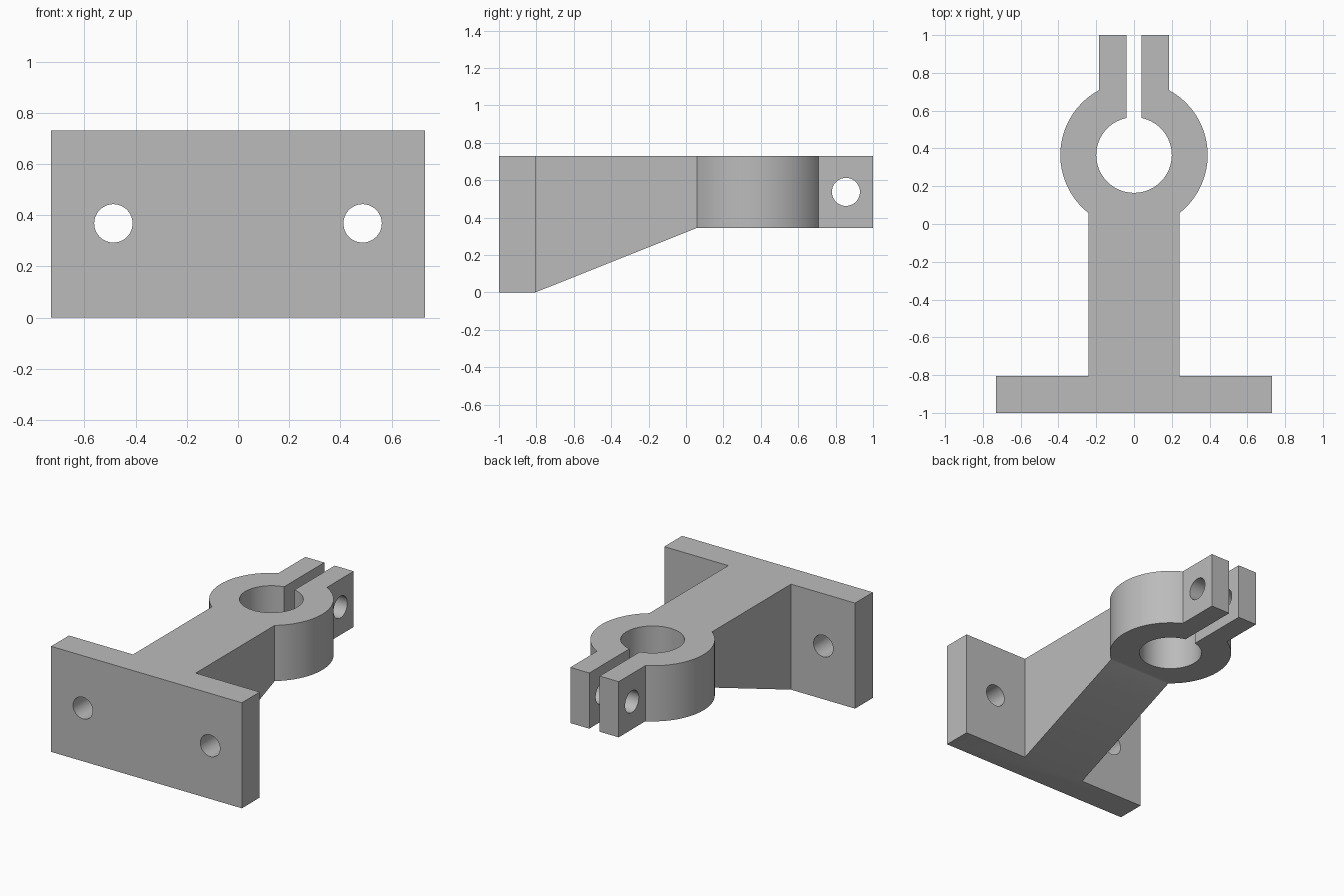
import bpy
import bmesh
from math import acos, cos, sin, pi, radians
from mathutils import Matrix, Vector

cube = bpy.data.objects.get("Cube")
if cube:
    bpy.data.objects.remove(cube, do_unlink=True)

# Main dimensions
HEIGHT, CLAMP_BASE = 0.73, 0.345
PLATE_X, PLATE_BACK, ARM_X = 0.73, -0.805, 0.24
RING_Y, RING_R, BORE_R = 0.365, 0.39, 0.2
LUG_IN, LUG_OUT = 0.04, 0.185
HOLE_R = 0.075

grey = bpy.data.materials.new("plain grey")
grey.use_nodes = True
grey.diffuse_color = (0.5, 0.5, 0.5, 1)
grey.node_tree.nodes["Principled BSDF"].inputs["Base Color"].default_value = (0.5, 0.5, 0.5, 1)


def link_mesh(name, bm):
    bmesh.ops.recalc_face_normals(bm, faces=bm.faces)
    mesh = bpy.data.meshes.new(name)
    bm.to_mesh(mesh)
    bm.free()
    mesh.materials.append(grey)
    obj = bpy.data.objects.new(name, mesh)
    bpy.context.collection.objects.link(obj)
    return obj


def prism(name, points, direction):
    """Extrude a closed outline along a direction."""
    bm = bmesh.new()
    face = bm.faces.new([bm.verts.new(p) for p in points])
    new = bmesh.ops.extrude_face_region(bm, geom=[face])["geom"]
    verts = [v for v in new if isinstance(v, bmesh.types.BMVert)]
    bmesh.ops.translate(bm, verts=verts, vec=Vector(direction))
    return link_mesh(name, bm)


def drill(name, centre, axis):
    """Cylinder used to cut a bolt hole."""
    bm = bmesh.new()
    turn = Matrix.Rotation(pi / 2, 4, axis)
    bmesh.ops.create_cone(bm, cap_ends=True, segments=48, radius1=HOLE_R,
                          radius2=HOLE_R, depth=0.6,
                          matrix=Matrix.Translation(centre) @ turn)
    return link_mesh(name, bm)


def arc(radius, start, end, steps):
    angles = [start + (end - start) * i / steps for i in range(steps + 1)]
    return [(radius * cos(a), RING_Y + radius * sin(a)) for a in angles]


# Plan outline of the left half: plate, arm, ring, lug and bore
half = [(PLATE_X, -1), (PLATE_X, PLATE_BACK), (ARM_X, PLATE_BACK)]
half += arc(RING_R, -acos(ARM_X / RING_R), acos(LUG_OUT / RING_R), 32)
half += [(LUG_OUT, 1), (LUG_IN, 1)]
half += arc(BORE_R, acos(LUG_IN / BORE_R), -pi / 2, 32)
outline = half + [(-x, y) for x, y in reversed(half[:-1])]
bracket = prism("clamp_bracket", [(x, y, 0) for x, y in outline], (0, 0, HEIGHT))

# Sloped underside of the arm and flat underside of the clamp
slope_end = 0.06
slope = CLAMP_BASE / (slope_end - PLATE_BACK)
drop = -0.1
side = [(PLATE_BACK + drop / slope, drop), (slope_end, CLAMP_BASE),
        (1.1, CLAMP_BASE), (1.1, drop)]
cutters = [prism("underside_cutter", [(-1, y, z) for y, z in side], (2, 0, 0))]

# Mounting holes in the plate and a cross hole through both lugs
for s in (-1, 1):
    cutters.append(drill("plate_hole_cutter", (s * 0.487, -0.9, 0.368), 'X'))
cutters.append(drill("lug_hole_cutter", (0, 0.855, 0.537), 'Y'))

bpy.ops.object.select_all(action='DESELECT')
bpy.context.view_layer.objects.active = bracket
bracket.select_set(True)
for cutter in cutters:
    cutter.hide_render = True
    mod = bracket.modifiers.new("cut", 'BOOLEAN')
    mod.operation = 'DIFFERENCE'
    mod.solver = 'EXACT'
    mod.object = cutter
    bpy.ops.object.modifier_apply(modifier=mod.name)
    bpy.data.objects.remove(cutter, do_unlink=True)

bpy.ops.object.shade_smooth_by_angle(angle=radians(25))
